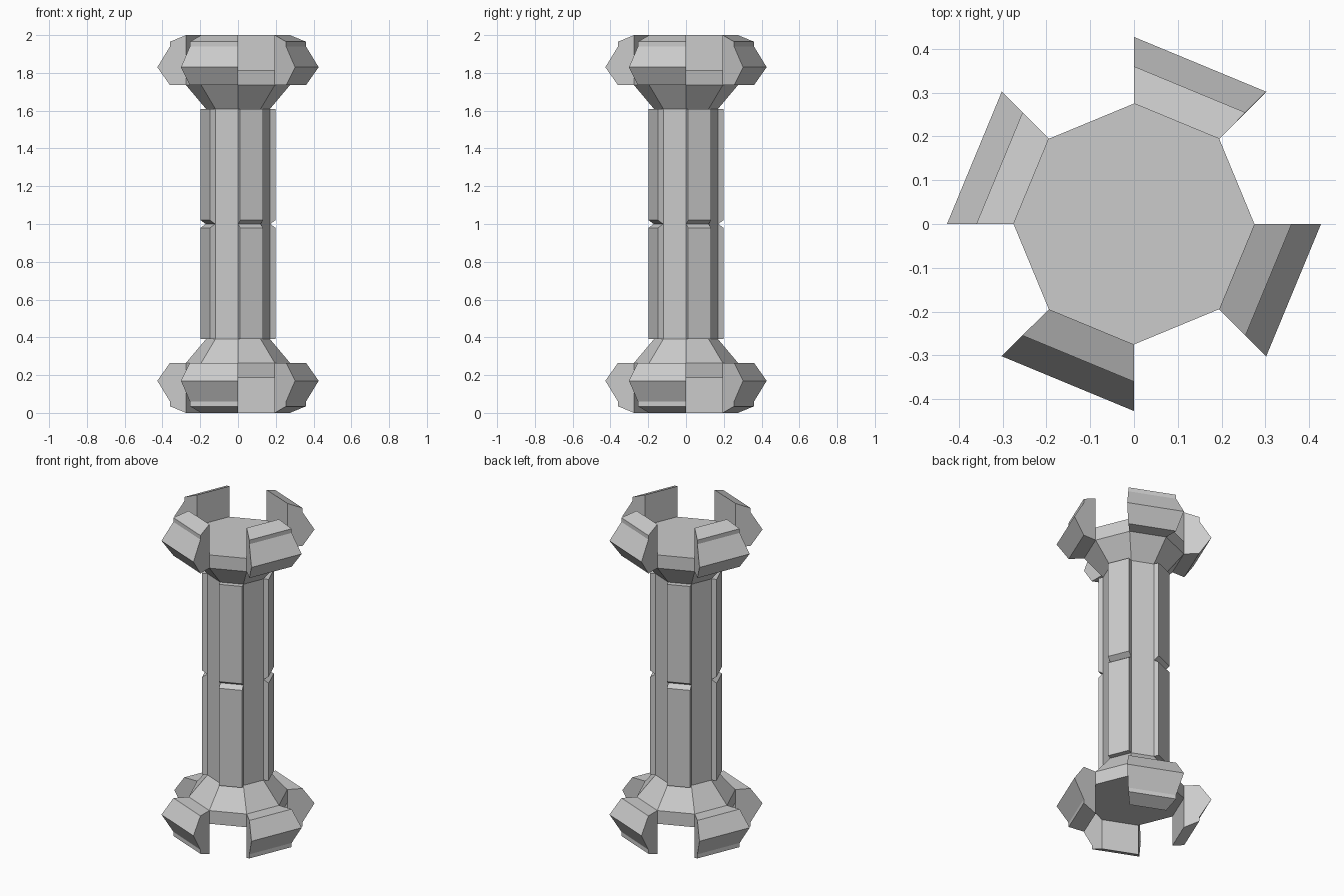
import bpy, bmesh
from math import cos, sin, tan, pi, radians

if "Cube" in bpy.data.objects:
    bpy.data.objects.remove(bpy.data.objects["Cube"])

C, T = cos(pi / 8), tan(pi / 8)   # octagon apothem ratio and half-side ratio


def make_object(name, verts, faces):
    mesh = bpy.data.meshes.new(name)
    mesh.from_pydata(verts, [], faces)
    bm = bmesh.new()
    bm.from_mesh(mesh)
    bmesh.ops.recalc_face_normals(bm, faces=bm.faces)
    bm.to_mesh(mesh)
    bm.free()
    obj = bpy.data.objects.new(name, mesh)
    bpy.context.collection.objects.link(obj)
    return obj


def lathe(name, profile, sides=8):
    verts = [(r * cos(2 * pi * i / sides), r * sin(2 * pi * i / sides), z)
             for r, z in profile for i in range(sides)]
    n = len(profile)
    faces = [(k * sides + i, k * sides + (i + 1) % sides,
              (k + 1) * sides + (i + 1) % sides, (k + 1) * sides + i)
             for k in range(n - 1) for i in range(sides)]
    faces += [tuple(range(sides)), tuple(range((n - 1) * sides, n * sides))]
    return make_object(name, verts, faces)


def side_block(name, profile, half_width, angle):
    """Closed (distance, z) profile swept across one octagon face."""
    a, n = radians(angle), len(profile)
    verts = []
    for s in (-1, 1):
        for d, z in profile:
            w = s * half_width(d)
            verts.append((d * cos(a) - w * sin(a), d * sin(a) + w * cos(a), z))
    faces = [(i, (i + 1) % n, n + (i + 1) % n, n + i) for i in range(n)]
    faces += [tuple(range(n)), tuple(range(n, 2 * n))]
    return make_object(name, verts, faces)


# Octagonal column with flared ends
lower = [(0.275, 0.185), (0.275, 0.265), (0.17, 0.39)]
lathe("column_core", lower + [(r, 2 - z) for r, z in reversed(lower)])

# Raised panels with a V notch at mid height, on alternate faces
d_in, d_out = 0.17 * C, 0.187
panel = [(d_in, 0.39), (d_out, 0.39), (d_out, 0.98), (d_in + 0.001, 1.0),
         (d_out, 1.02), (d_out, 1.61), (d_in, 1.61)]

# Angular clamps around both ends, on the other faces
clamp = [(0.275, 2.0), (0.36, 1.965), (0.36, 1.94), (0.427, 1.83),
         (0.36, 1.735), (0.275, 1.735)]
clamp_top = [(r * C, z) for r, z in clamp]
clamp_bottom = [(d, 2 - z) for d, z in clamp_top]

for k in range(4):
    side_block(f"column_panel_{k}", panel, lambda d: 0.065, 22.5 + 90 * k)
    side_block(f"top_clamp_{k}", clamp_top, lambda d: d * T, 67.5 + 90 * k)
    side_block(f"bottom_clamp_{k}", clamp_bottom, lambda d: d * T, 67.5 + 90 * k)
